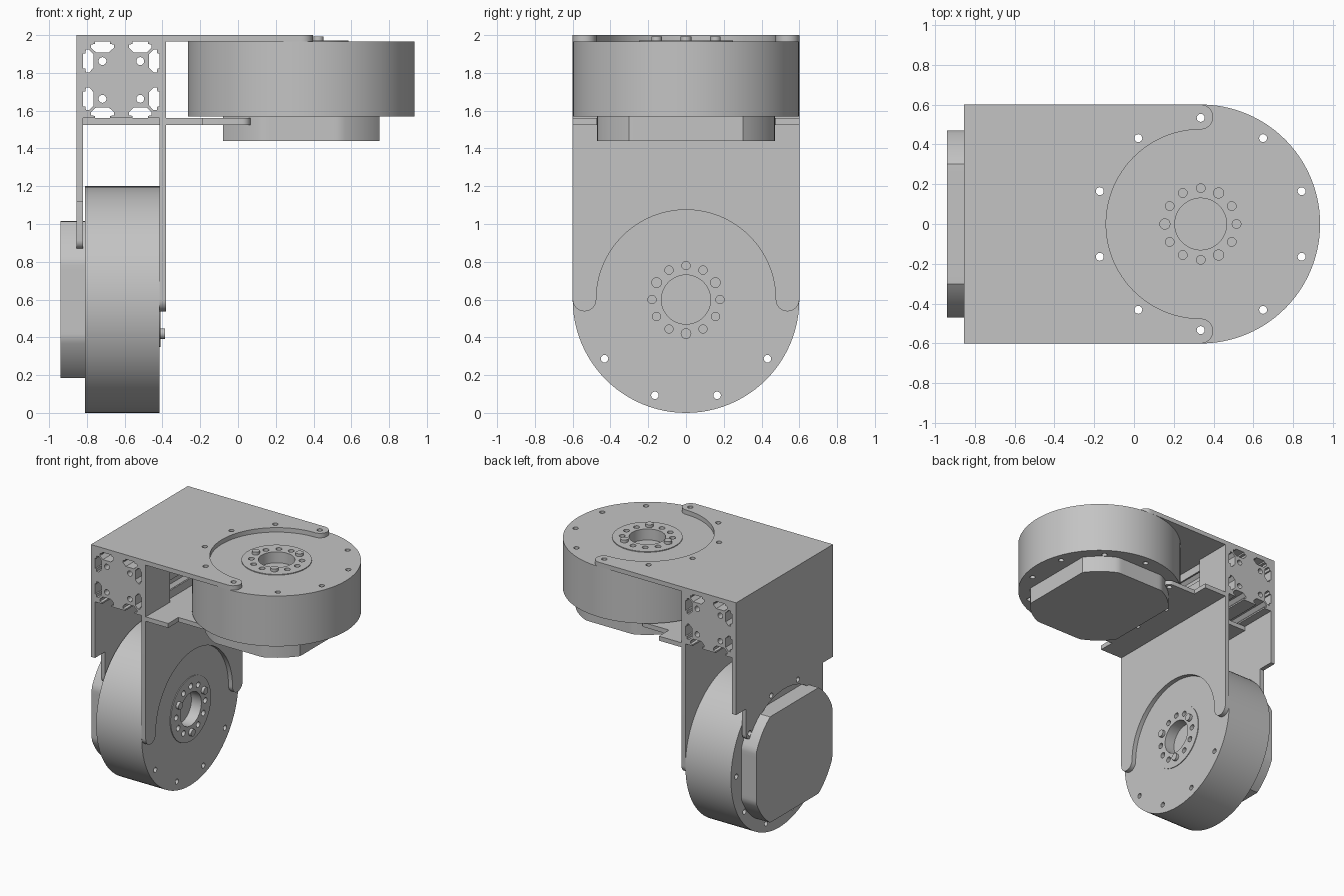
import bpy, bmesh
from math import cos, sin, radians
from mathutils import Matrix

cube = bpy.data.objects.get("Cube")
if cube:
    bpy.data.objects.remove(cube, do_unlink=True)

grey = bpy.data.materials.new("plain_grey")
grey.use_nodes = True
grey.diffuse_color = (0.55, 0.55, 0.55, 1)
grey.node_tree.nodes["Principled BSDF"].inputs["Base Color"].default_value = grey.diffuse_color


def arc(cx, cy, r, start, end, n):
    """Points on an arc, both ends included, angles in degrees."""
    angles = [radians(start + (end - start) * i / n) for i in range(n + 1)]
    return [(cx + r * cos(a), cy + r * sin(a)) for a in angles]


def circle(cx, cy, r, n=16):
    return arc(cx, cy, r, 0, 360, n)[:-1]


def ring_of_circles(radius, r, angles):
    return [circle(radius * cos(radians(a)), radius * sin(radians(a)), r) for a in angles]


def slab(name, loops, low, high, frame):
    """Extrude an outline with holes from low to high along the frame's z axis."""
    curve = bpy.data.curves.new(name, 'CURVE')
    curve.dimensions = '2D'
    curve.fill_mode = 'BOTH'
    curve.extrude = (high - low) / 2
    for loop in loops:
        spline = curve.splines.new('POLY')
        spline.points.add(len(loop) - 1)
        for point, (x, y) in zip(spline.points, loop):
            point.co = (x, y, 0, 1)
        spline.use_cyclic_u = True
    obj = bpy.data.objects.new(name, curve)
    bpy.context.collection.objects.link(obj)
    bpy.ops.object.select_all(action='DESELECT')
    obj.select_set(True)
    bpy.context.view_layer.objects.active = obj
    bpy.ops.object.convert(target='MESH')
    obj = bpy.context.view_layer.objects.active
    # Weld the walls to the caps
    bm = bmesh.new()
    bm.from_mesh(obj.data)
    bmesh.ops.remove_doubles(bm, verts=bm.verts, dist=0.0001)
    bmesh.ops.recalc_face_normals(bm, faces=bm.faces)
    bm.transform(frame @ Matrix.Translation((0, 0, (low + high) / 2)))
    bm.to_mesh(obj.data)
    bm.free()
    obj.data.materials.clear()
    obj.data.materials.append(grey)
    bpy.ops.object.shade_smooth_by_angle(angle=radians(25))
    return obj


SCREW_CIRCLE = 0.533


def motor(name, frame, pin_start):
    """Flat round motor; its output face lies at local z = 0."""
    screws = ring_of_circles(SCREW_CIRCLE, 0.02, range(18, 378, 36))
    rim = circle(0, 0, 0.6, 96)
    hub = circle(0, 0, 0.25, 64)
    slab(name + "_body", [rim] + screws, -0.395, -0.08, frame)
    slab(name + "_face", [rim, hub] + screws, -0.08, 0, frame)
    # Output hub with a bolt circle: every fourth bolt is a raised pin
    pins = [pin_start + 120 * i for i in range(3)]
    bolts = [a for a in range(0, 360, 30) if a not in pins]
    slab(name + "_hub", [hub, circle(0, 0, 0.13, 48)] + ring_of_circles(0.18, 0.022, bolts),
         -0.08, 0.006, frame)
    for i, pin in enumerate(ring_of_circles(0.18, 0.028, pins)):
        slab(f"{name}_pin_{i + 1}", [pin], -0.02, 0.028, frame)
    # Rear cover: a disc with four flats
    cover = [(max(-0.415, min(0.415, x)), max(-0.47, min(0.47, y)))
             for x, y in circle(0, 0, 0.512, 120)]
    slab(name + "_rear_cover", [cover], -0.525, -0.39, frame)


def front_plate(name, frame, far, notch, holes):
    """Plate with two rounded hooks that hold the output side of a motor."""
    outline = [(far, -0.6)]
    outline += arc(0, -0.5375, 0.0625, -90, 90, 16)
    outline += arc(0, 0, 0.475, 270, 90, 64)[1:-1]
    outline += arc(0, 0.5375, 0.0625, -90, 90, 16)
    outline += [(far, 0.6)] + notch
    slab(name, [outline] + ring_of_circles(SCREW_CIRCLE, 0.02, holes), 0, 0.035, frame)


def rear_plate(name, frame, far_end):
    """Plate with two narrow screw tabs that hold the cover side of a motor."""
    half = [(-0.52, 0.6), (-0.52, 0.475)] + arc(-0.313, 0.431, 0.044, 90, -90, 12)
    outline = [(x, -y) for x, y in half]
    outline += arc(0, 0, 0.498, 231, 129, 40)[1:-1]
    outline += half[::-1] + far_end
    slab(name, [outline] + ring_of_circles(SCREW_CIRCLE, 0.02, (126, 162, 198, 234)),
         -0.44, -0.405, frame)


# Local x points away from the central beam, local z out of the output face
upper = Matrix.Translation((0.335, 0, 1.965))
lower = Matrix.Translation((-0.415, 0, 0.6)) @ Matrix.Rotation(radians(90), 4, 'Y')

motor("upper_motor", upper, 60)
motor("lower_motor", lower, 0)

front_plate("top_plate", upper, -1.19, [], (90, 126, 162, 198, 234, 270))
front_plate("inner_side_plate", lower, -1.365,
            [(-1.365, 0.3), (-0.93, 0.3), (-0.93, -0.3), (-1.365, -0.3)], ())
rear_plate("under_plate", upper,
           [(-0.715, 0.6), (-0.715, 0.3), (-1.155, 0.3),
            (-1.155, -0.3), (-0.715, -0.3), (-0.715, -0.6)])
rear_plate("outer_side_plate", lower, [(-1.365, 0.6), (-1.365, -0.6)])

# Central slotted beam running front to back
HALF = 0.2025
slot = [(-0.04, 0), (-0.04, 0.012), (-0.06, 0.015), (-0.06, 0.032), (-0.035, 0.056)]
slot += [(-s, d) for s, d in reversed(slot)]
side = [(-HALF, -HALF)] + [(c + s, d - HALF) for c in (-0.1, 0.1) for s, d in slot]
beam = []
for k in range(4):
    c, s = round(cos(radians(90 * k))), round(sin(radians(90 * k)))
    beam += [(x * c - y * s, x * s + y * c) for x, y in side]
bores = [circle(x, y, 0.021) for x in (-0.1, 0.1) for y in (-0.1, 0.1)]
beam_frame = Matrix.Translation((-0.6175, 0, 1.7625)) @ Matrix.Rotation(radians(90), 4, 'X')
slab("slotted_beam", [beam] + bores, -0.6, 0.6, beam_frame)
